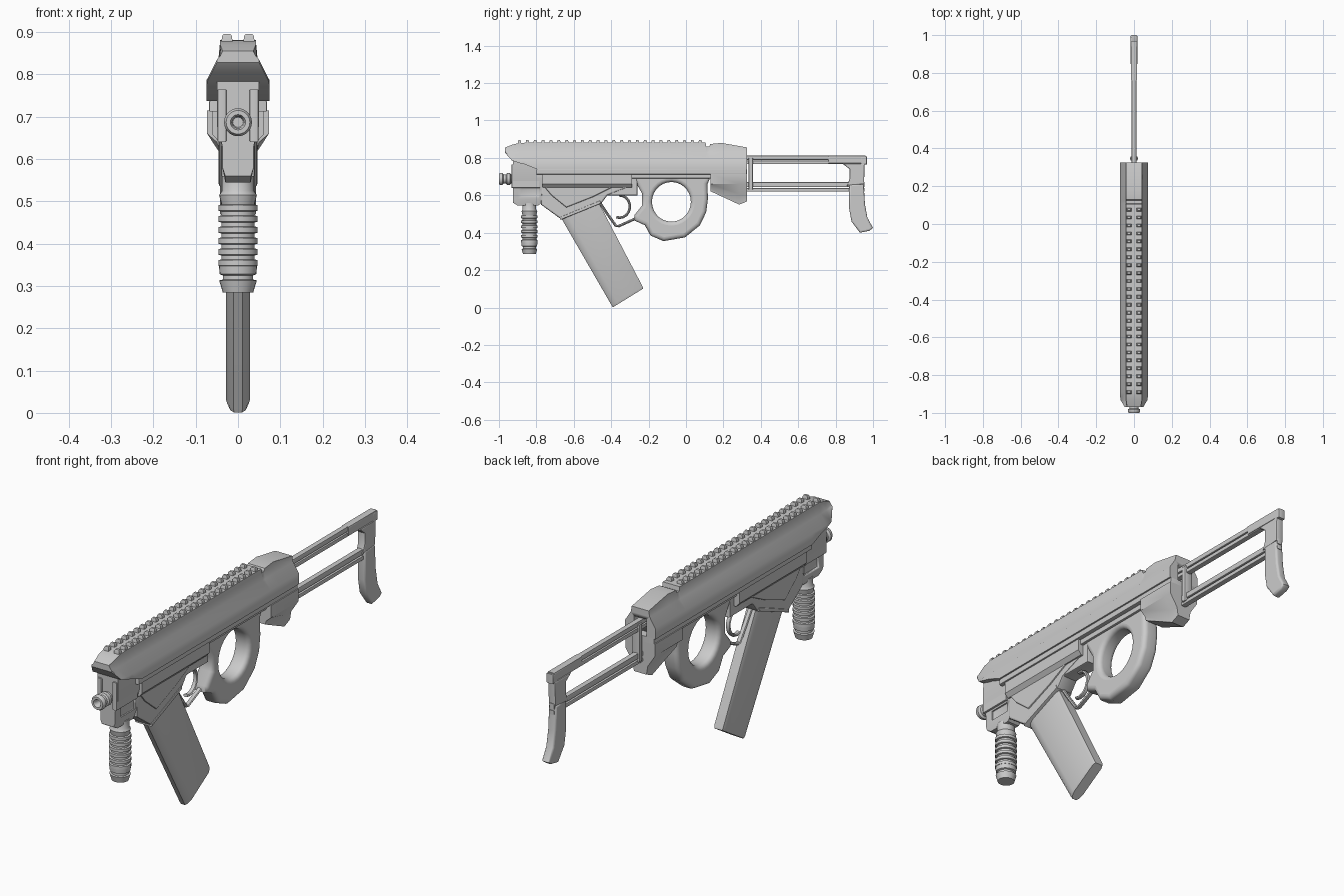
import bpy, bmesh, math
from mathutils import Matrix, Vector

if "Cube" in bpy.data.objects:
    bpy.data.objects.remove(bpy.data.objects["Cube"])

SIDE = Matrix(((0, 0, 1, 0), (1, 0, 0, 0), (0, 1, 0, 0), (0, 0, 0, 1)))  # (y, z, x) -> world


def finish(ob, angle=35):
    bpy.ops.object.select_all(action='DESELECT')
    ob.select_set(True)
    bpy.context.view_layer.objects.active = ob
    bpy.ops.object.shade_smooth_by_angle(angle=math.radians(angle))
    return ob


def loft(name, rings):
    """Skin a list of equal-length point rings and cap both ends."""
    bm = bmesh.new()
    vs = [[bm.verts.new(p) for p in r] for r in rings]
    n = len(rings[0])
    for a, b in zip(vs, vs[1:]):
        for i in range(n):
            bm.faces.new((a[i], a[(i + 1) % n], b[(i + 1) % n], b[i]))
    bm.faces.new(vs[0])
    bm.faces.new(vs[-1])
    bmesh.ops.recalc_face_normals(bm, faces=bm.faces)
    me = bpy.data.meshes.new(name)
    bm.to_mesh(me)
    bm.free()
    ob = bpy.data.objects.new(name, me)
    bpy.context.collection.objects.link(ob)
    return finish(ob)


def section(y, half):
    """Mirror a right-half outline (x, z) into a closed ring at y."""
    return [(x, y, z) for x, z in half] + [(-x, y, z) for x, z in reversed(half)]


def lathe(name, profile, centre, axis, sx=1.0, n=24):
    rings = []
    for r, h in profile:
        ring = []
        for i in range(n):
            a = 2 * math.pi * i / n
            u, v = r * math.cos(a) * sx, r * math.sin(a)
            ring.append((u, centre + v, h) if axis == 'Z' else (u, h, centre + v))
        rings.append(ring)
    return loft(name, rings)


def plate(name, outline, half, bevel=0.006, holes=(), res=1, angle=35):
    """Side-view outline (y, z) extruded across x with softened edges."""
    cu = bpy.data.curves.new(name, 'CURVE')
    cu.dimensions, cu.fill_mode = '2D', 'BOTH'
    for pts in (outline, *holes):
        sp = cu.splines.new('POLY')
        sp.points.add(len(pts) - 1)
        for p, (y, z) in zip(sp.points, pts):
            p.co = (y, z, 0, 1)
        sp.use_cyclic_u = True
    cu.extrude, cu.bevel_depth, cu.offset, cu.bevel_resolution = half - bevel, bevel, -bevel, res
    ob = bpy.data.objects.new(name, cu)
    bpy.context.collection.objects.link(ob)
    bpy.ops.object.select_all(action='DESELECT')
    ob.select_set(True)
    bpy.context.view_layer.objects.active = ob
    bpy.ops.object.convert(target='MESH')
    ob = bpy.context.object
    ob.data.transform(SIDE)
    return finish(ob, angle)


def bar(name, y0, y1, z0, z1, half, bevel=0.006):
    return plate(name, [(y0, z0), (y1, z0), (y1, z1), (y0, z1)], half, bevel)


def tube(name, pts, r):
    rings = []
    for i, p in enumerate(pts):
        a, b = pts[max(i - 1, 0)], pts[min(i + 1, len(pts) - 1)]
        t = Vector((b[0] - a[0], b[1] - a[1])).normalized()
        rings.append([(1.6 * r * math.cos(q), p[0] - t.y * r * math.sin(q), p[1] + t.x * r * math.sin(q))
                      for q in [k * math.pi / 4 for k in range(8)]])
    return loft(name, rings)


def cut(ob, cutter):
    cutter.hide_render = True
    m = ob.modifiers.new('cut', 'BOOLEAN')
    m.operation, m.object, m.solver = 'DIFFERENCE', cutter, 'EXACT'
    bpy.context.view_layer.objects.active = ob
    bpy.ops.object.modifier_apply(modifier=m.name)
    bpy.data.objects.remove(cutter)


# upper shell, with rear socket for the stock
shell = [section(-.968, [(.036, .855), (.041, .845), (.05, .835), (.05, .828)]),
         section(-.93, [(.042, .87), (.045, .83), (.072, .79), (.072, .785)])]
for y, top, low in [(-.89, .88, .772), (-.86, .881, .765), (-.79, .881, .737), (.105, .881, .737),
                    (.108, .862, .737), (.125, .862, .737), (.13, .874, .737), (.19, .88, .737), (.325, .856, .737)]:
    shell.append(section(y, [(.042, top), (.047, .83), (.075, .786), (.075, low)]))
body = loft('upper_shell', shell)
cut(body, bar('socket_cutter', .285, .36, .70, .815, .032, .004))

# studs along the top
for i in range(24):
    for s in (-1, 1):
        y, x = -.89 + i * .042, s * .026
        loft('top_stud', [[(x + a * w, y + b * w * .7, z) for a, b in ((-1, -1), (1, -1), (1, 1), (-1, 1))]
                          for z, w in ((.875, .013), (.89, .012), (.896, .008))])

# lower strip and inner frame
bar('lower_strip', -.80, .325, .712, .738, .069, .004)
bar('inner_frame', -.80, .29, .69, .73, .05, .004)

# rear block under the shell
loft('rear_block', [section(y, [(.073, .715), (.073, .66), (w, m), (w - .006, b)])
                    for y, w, m, b in ((.13, .05, .64, .622), (.285, .037, .605, .55), (.325, .037, .605, .567))])

# front block with side pockets
front = loft('front_block', [section(y, [(.05, .785), (.05, .68), (.037, .63), (.037, .58), (.03, b)])
                             for y, b in ((-.925, .56), (-.90, .545), (-.79, .545), (-.76, .57))])
for s in (-1, 1):
    pocket = bar('pocket_cutter', -.885, -.785, .59, .633, .012, .002)
    pocket.data.transform(Matrix.Translation((s * .043, 0, 0)))
    cut(front, pocket)
    rib = bar('front_panel', -.932, -.78, .64, .765, .011, .004)
    rib.data.transform(Matrix.Translation((s * .038, 0, 0)))

# muzzle
lathe('muzzle', [(.012, -.95), (.014, -.992), (.018, -1), (.028, -1), (.033, -.992), (.033, -.982), (.024, -.976),
                 (.024, -.962), (.031, -.957), (.031, -.94), (.024, -.935), (.024, -.90)], .687, 'Y')

# ribbed fore grip
prof = [(.036, .56), (.036, .525), (.042, .515), (.038, .497)]
for i in range(6):
    z = .493 - i * .026
    prof += [(.037, z), (.044, z - .002), (.044, z - .015), (.037, z - .017)]
prof += [(.038, .358), (.043, .354), (.041, .328), (.034, .325), (.034, .315), (.042, .313), (.034, .285)]
lathe('fore_grip', prof, -.837, 'Z', 1.06)

# magazine housing and side rails
plate('magazine_housing', [(-.77, .72), (-.775, .55), (-.665, .47), (-.45, .56), (-.42, .60), (-.29, .65), (-.29, .72)],
      .04, .008)
loft('side_rail', [section(y, [(.062, .715), (.062, .66), (.046, .642), (.03, .642)]) for y in (-.77, -.29)])
plate('housing_flare', [(-.77, .66), (-.72, .60), (-.64, .535), (-.50, .59), (-.38, .65), (-.38, .67)], .046, .006)

# slanted magazine with bevelled front edge
rings = []
for y, z, hy, hz, w in [(-.60, .58, .1, .045, 1), (-.315, .062, .083, .05, 1), (-.31, .051, .081, .05, .85)]:
    half = [(.011, -1), (.021, -.9), (.028, -.65), (.028, .85), (.022, 1)]
    half = [(x * w, s) for x, s in half]
    rings.append([(x, y + s * hy, z + s * hz) for x, s in half + [(-a, b) for a, b in reversed(half)]])
loft('magazine', rings)
plate('magazine_lip', [(-.672, .468), (-.455, .556), (-.46, .572), (-.672, .484)], .043, .004)

# thumbhole grip
hole = [(-.078 + .104 * math.cos(a), .565 + .106 * math.sin(a)) for a in [k * math.pi / 14 for k in range(28)]]
plate('thumbhole_grip', [(-.29, .72), (-.275, .68), (-.235, .61), (-.235, .545), (-.275, .495), (-.275, .465),
                         (-.22, .44), (-.19, .385), (-.12, .355), (-.005, .375), (.075, .44), (.108, .51),
                         (.117, .58), (.115, .66), (.14, .72)], .039, .021, [hole], 4, 50)

# trigger and guard
tube('trigger_guard', [(-.46, .56), (-.42, .50), (-.375, .437), (-.36, .435), (-.26, .48)], .007)
tube('trigger', [(-.355 + .055 * math.cos(a), .54 + .06 * math.sin(a))
                 for a in [-1.9 + k * .35 for k in range(11)]], .007)
bar('trigger_root', -.42, -.26, .60, .70, .036)

# folding stock: paired rails, link and shoulder piece
for z0, z1 in ((.789, .812), (.766, .785), (.644, .67), (.62, .639)):
    bar('stock_rail', .27, .955, z0, z1, .013, .005)
bar('stock_rail_sleeve', .76, .96, .77, .812, .017)
bar('stock_end_cap', .935, .968, .765, .808, .018)
bar('stock_link', .335, .358, .63, .80, .02)
plate('shoulder_upper', [(.835, .77), (.955, .77), (.952, .66), (.86, .65), (.875, .69), (.875, .74)], .018)
plate('shoulder_hook', [(.872, .66), (.95, .66), (.957, .55), (.97, .48), (1.0, .425), (.98, .41), (.93, .40),
                        (.885, .46), (.872, .53)], .019, .009, res=2)
